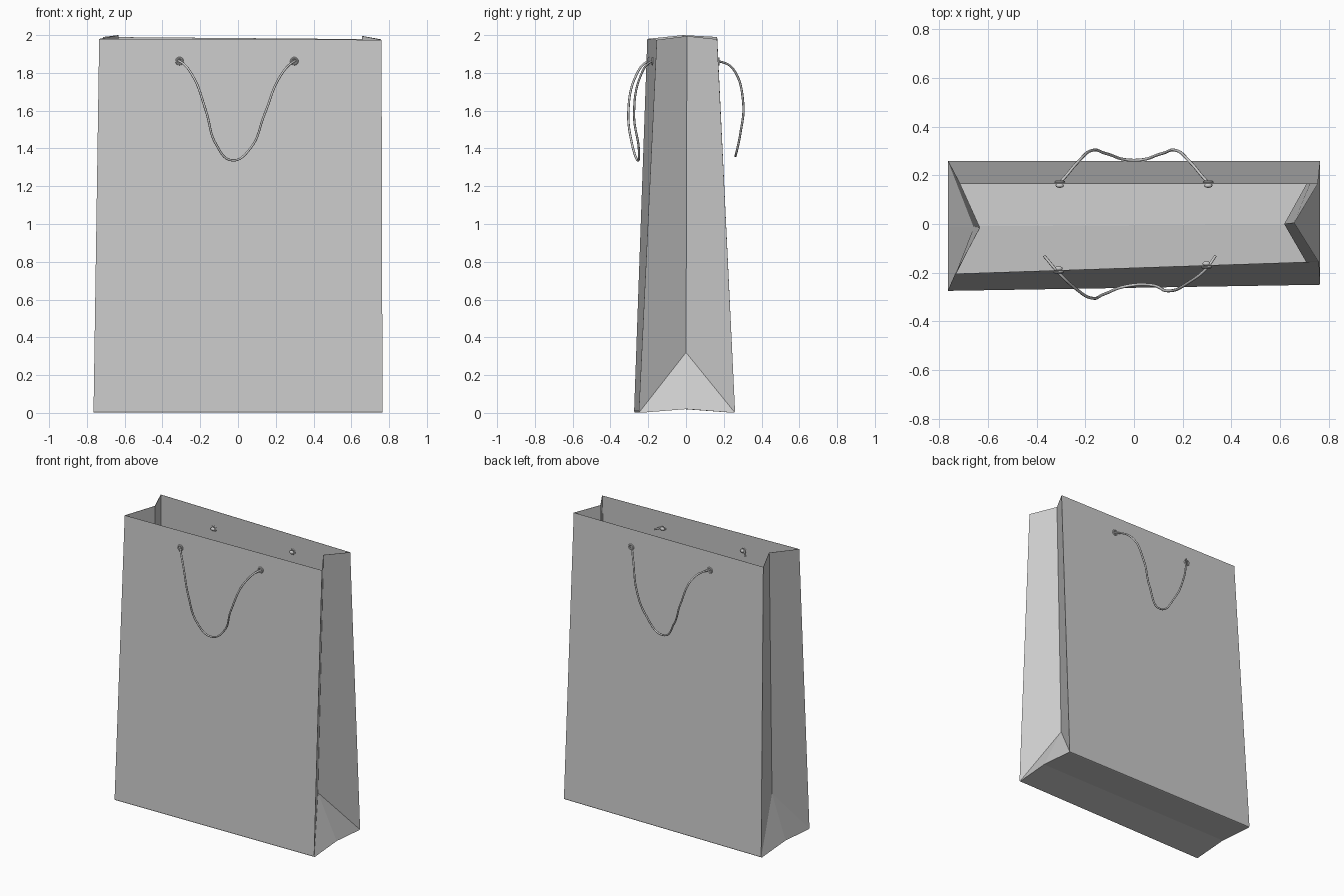
import bpy, bmesh, math
from mathutils import Vector

if "Cube" in bpy.data.objects:
    bpy.data.objects.remove(bpy.data.objects["Cube"])


def make_mesh(name, verts, faces, bevel_floor=False):
    bm = bmesh.new()
    vs = [bm.verts.new(v) for v in verts]
    for f in faces:
        bm.faces.new([vs[i] for i in f])
    bmesh.ops.recalc_face_normals(bm, faces=bm.faces)
    if bevel_floor:
        # soften the long bottom folds
        edges = [e for e in bm.edges
                 if all(v.co.z < 0.001 for v in e.verts)]
        bmesh.ops.bevel(bm, geom=edges, offset=0.01, segments=2,
                        profile=0.5, affect='EDGES')
    me = bpy.data.meshes.new(name)
    bm.to_mesh(me)
    bm.free()
    ob = bpy.data.objects.new(name, me)
    bpy.context.collection.objects.link(ob)
    return ob


# paper body: bottom corners, rim corners, gusset folds
verts = [
    (-0.765, -0.275, 0), (0.765, -0.25, 0), (0.765, 0.26, 0), (-0.765, 0.26, 0),
    (-0.735, -0.205, 1.98), (0.76, -0.155, 1.975),
    (0.755, 0.165, 1.978), (-0.715, 0.165, 1.99),
    (-0.765, -0.01, 0.02), (-0.66, -0.01, 0.32), (-0.635, -0.015, 2.0),
    (0.765, 0.0, 0.02), (0.62, 0.0, 0.32), (0.66, 0.005, 1.995),
]
faces = [(0, 1, 5, 4), (2, 3, 7, 6),            # front and back panels
         (0, 8, 11, 1), (8, 3, 2, 11)]          # folded bottom
for f, b, mid, apex, top, tf, tb in ((0, 3, 8, 9, 10, 4, 7),
                                     (1, 2, 11, 12, 13, 5, 6)):
    faces += [(f, mid, apex), (mid, b, apex),   # bottom triangle
              (f, apex, top, tf), (apex, b, tb, top)]  # gusset halves
bag = make_mesh("bag_body", verts, faces, bevel_floor=True)
sol = bag.modifiers.new("paper", 'SOLIDIFY')
sol.thickness = 0.003
sol.offset = -1


# cord handles as smooth tubes
def cord(name, pts):
    cu = bpy.data.curves.new(name, 'CURVE')
    cu.dimensions = '3D'
    cu.bevel_depth = 0.006
    cu.bevel_resolution = 2
    cu.resolution_u = 8
    cu.use_fill_caps = True
    sp = cu.splines.new('BEZIER')
    sp.bezier_points.add(len(pts) - 1)
    for p, co in zip(sp.bezier_points, pts):
        p.co = co
        p.handle_left_type = p.handle_right_type = 'AUTO'
    ob = bpy.data.objects.new(name, cu)
    bpy.context.collection.objects.link(ob)


cord("front_handle", [
    (-0.37, -0.13, 1.86), (-0.31, -0.2, 1.862), (-0.24, -0.265, 1.785),
    (-0.17, -0.305, 1.6), (-0.115, -0.285, 1.42), (-0.03, -0.255, 1.337),
    (0.065, -0.25, 1.4), (0.14, -0.275, 1.58), (0.225, -0.24, 1.785),
    (0.30, -0.18, 1.862), (0.335, -0.13, 1.86)])

half = [(-0.32, 0.155, 1.86), (-0.295, 0.18, 1.86), (-0.235, 0.25, 1.82),
        (-0.17, 0.303, 1.64), (-0.11, 0.288, 1.48)]
cord("back_handle", half + [(0, 0.262, 1.36)] +
     [(-x, y, z) for x, y, z in reversed(half)])


# metal eyelets outside, knots inside
def eyelet(name, loc, out):
    bpy.ops.mesh.primitive_torus_add(
        location=loc, rotation=(math.pi / 2, 0, 0), major_radius=0.016,
        minor_radius=0.006, major_segments=20, minor_segments=8)
    ob = bpy.context.object
    ob.name = name + "_eyelet"
    bpy.ops.object.shade_smooth_by_angle()
    bpy.ops.mesh.primitive_uv_sphere_add(
        segments=12, ring_count=8, radius=0.014,
        location=Vector(loc) - Vector((0, out * 0.014, 0)))
    knot = bpy.context.object
    knot.name = name + "_knot"
    knot.scale = (1.2, 0.7, 0.9)
    bpy.ops.object.shade_smooth_by_angle()


eyelet("front_left", (-0.31, -0.197, 1.862), -1)
eyelet("front_right", (0.298, -0.177, 1.862), -1)
eyelet("back_left", (-0.305, 0.172, 1.86), 1)
eyelet("back_right", (0.305, 0.172, 1.86), 1)
